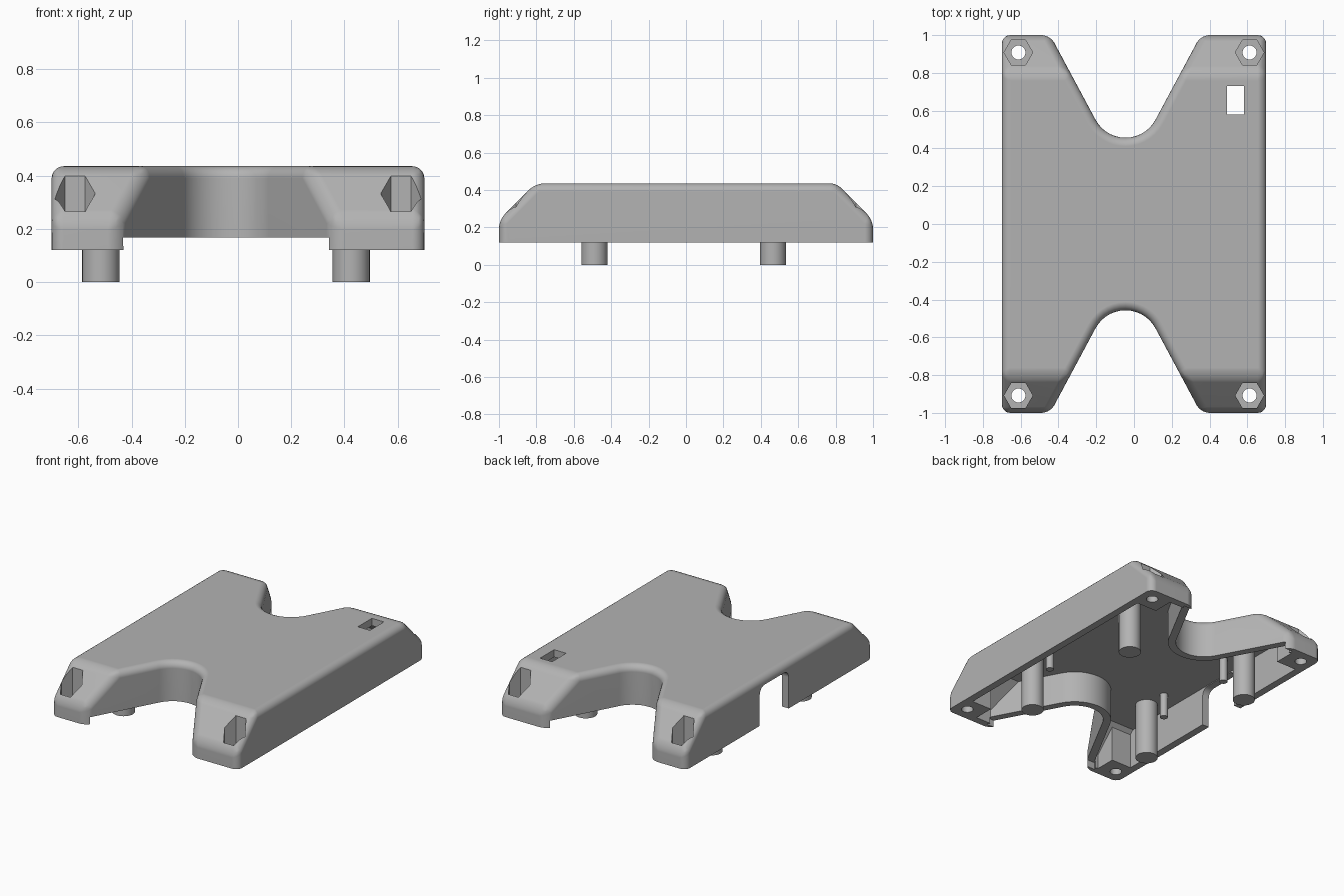
import bpy, bmesh, math
from mathutils import Vector

if "Cube" in bpy.data.objects:
    bpy.data.objects.remove(bpy.data.objects["Cube"])

grey = bpy.data.materials.new("plain grey")
grey.use_nodes = True
grey.diffuse_color = (0.45, 0.45, 0.45, 1)
grey.node_tree.nodes["Principled BSDF"].inputs["Base Color"].default_value = grey.diffuse_color

BOTTOM, TOP, HALF_W, HALF_L = 0.12, 0.435, 0.70, 1.0
NOTCH_X, NOTCH_R, APEX = -0.045, 0.18, 0.457
LEAN = math.radians(28.2)          # lean of the straight notch sides
WALL = 0.05


def add(name, bm):
    bmesh.ops.recalc_face_normals(bm, faces=bm.faces)
    mesh = bpy.data.meshes.new(name)
    bm.to_mesh(mesh)
    bm.free()
    mesh.materials.append(grey)
    ob = bpy.data.objects.new(name, mesh)
    bpy.context.collection.objects.link(ob)
    return ob


def extrude(points, direction):
    """Solid made by sweeping a closed outline along a direction."""
    bm = bmesh.new()
    face = bm.faces.new([bm.verts.new(p) for p in points])
    out = bmesh.ops.extrude_face_region(bm, geom=[face])["geom"]
    bmesh.ops.translate(bm, vec=direction,
                        verts=[g for g in out if isinstance(g, bmesh.types.BMVert)])
    bmesh.ops.recalc_face_normals(bm, faces=bm.faces)
    return bm


def prism(outline, z0, z1):
    return extrude([(x, y, z0) for x, y in outline], (0, 0, z1 - z0))


def box(x0, x1, y0, y1, z0, z1):
    return prism([(x0, y0), (x1, y0), (x1, y1), (x0, y1)], z0, z1)


def rod(x, y, radius, z0, z1, sides=32):
    turn = [2 * math.pi * i / sides for i in range(sides)]
    return prism([(x + radius * math.cos(a), y + radius * math.sin(a)) for a in turn], z0, z1)


def notch(side, grow, y_end):
    """V notch with a round end, listed from -x to +x."""
    r, cy = NOTCH_R + grow, APEX + NOTCH_R
    steps, sweep = 14, math.pi / 2 - LEAN
    arc = [(r * math.sin(a), cy - r * math.cos(a))
           for a in (sweep * (2 * i / steps - 1) for i in range(steps + 1))]
    x, y = arc[-1]
    reach = x + (y_end - y) * math.tan(LEAN)
    pts = [(-reach, y_end)] + arc + [(reach, y_end)]
    return [(NOTCH_X + px, side * py) for px, py in pts]


def body(inset, z0):
    """Notched slab with sloped ends, shrunk by the inset."""
    w, l = HALF_W - inset, HALF_L - inset
    outline = [(-w, -l)] + notch(-1, inset, l) + [(w, -l), (w, l)]
    outline += notch(1, inset, l)[::-1] + [(-w, l)]
    bm = prism(outline, z0, TOP - inset)
    for side in (-1, 1):
        normal = Vector((0, side, 1)).normalized()
        point = Vector((0, side * 0.805, TOP)) - normal * inset
        bmesh.ops.bisect_plane(bm, geom=bm.verts[:] + bm.edges[:] + bm.faces[:],
                               plane_co=point, plane_no=normal, clear_outer=True)
        bmesh.ops.holes_fill(bm, edges=[e for e in bm.edges if e.is_boundary])
    bmesh.ops.recalc_face_normals(bm, faces=bm.faces)
    return bm


def cut(target, bm):
    cutter = add("cutter", bm)
    cutter.hide_render = True
    mod = target.modifiers.new("cut", "BOOLEAN")
    mod.operation, mod.solver, mod.object = "DIFFERENCE", "EXACT", cutter
    bpy.context.view_layer.objects.active = target
    bpy.ops.object.modifier_apply(modifier=mod.name)
    bpy.data.objects.remove(cutter)


def smooth(ob):
    bpy.ops.object.select_all(action="DESELECT")
    ob.select_set(True)
    bpy.context.view_layer.objects.active = ob
    bpy.ops.object.shade_smooth_by_angle(angle=math.radians(30))


# Outer shell, rounded everywhere but at the bottom rim
bm = body(0, BOTTOM)
sharp = [e for e in bm.edges
         if e.calc_face_angle(0) > math.radians(25)
         and max(v.co.z for v in e.verts) > BOTTOM + 0.01]
bmesh.ops.bevel(bm, geom=sharp, offset=0.045, offset_type="OFFSET", segments=5,
                profile=0.5, affect="EDGES", clamp_overlap=False)
shell = add("cover_shell", bm)

# Hollow inside, leaving solid corner blocks for the screws
hollow = add("hollow", body(WALL, 0.03))
corners = [(sx, sy) for sx in (-1, 1) for sy in (-1, 1)]
for sx, sy in corners:
    xs, ys = sorted((sx * 0.5, sx * 0.8)), sorted((sy * 0.81, sy * 1.1))
    cut(hollow, box(*xs, *ys, 0, 0.6))
bm = bmesh.new()
bm.from_mesh(hollow.data)
bpy.data.objects.remove(hollow)
cut(shell, bm)

# Screw holes and hexagonal nut pockets
for sx, sy in corners:
    cut(shell, rod(sx * 0.612, sy * 0.908, 0.037, 0, 0.6))
    cut(shell, rod(sx * 0.612, sy * 0.908, 0.076, 0.2, 0.6, 6))

# Raised rim along both notches
for side in (-1, 1):
    cut(shell, prism(notch(side, WALL + 0.005, 0.972), 0.02, 0.168))

# Small window through the roof
cut(shell, box(0.493, 0.583, 0.58, 0.73, 0.3, 0.6))

# Round-topped cable opening in one long wall
r, y0, y1, z1 = 0.05, -0.10, 0.21, 0.38
arch = [(y0, 0), (y1, 0)]
for cy, start in ((y1 - r, 0), (y0 + r, math.pi / 2)):
    for i in range(7):
        a = start + i * math.pi / 12
        arch.append((cy + r * math.cos(a), z1 - r + r * math.sin(a)))
cut(shell, extrude([(-0.8, y, z) for y, z in arch], (0.18, 0, 0)))

smooth(shell)
weighted = shell.modifiers.new("even shading", "WEIGHTED_NORMAL")
weighted.keep_sharp = True

# Support posts and thin locating pins under the roof
for x, x_name in ((-0.515, "right"), (0.425, "left")):
    for y, pin_y, y_name in ((-0.49, -0.32, "front"), (0.465, 0.265, "back")):
        smooth(add(f"{y_name}_{x_name}_post", rod(x, y, 0.07, 0, 0.41)))
        if (x_name, y_name) != ("left", "back"):
            smooth(add(f"{y_name}_{x_name}_pin", rod(x, pin_y, 0.025, 0.22, 0.41, 20)))
